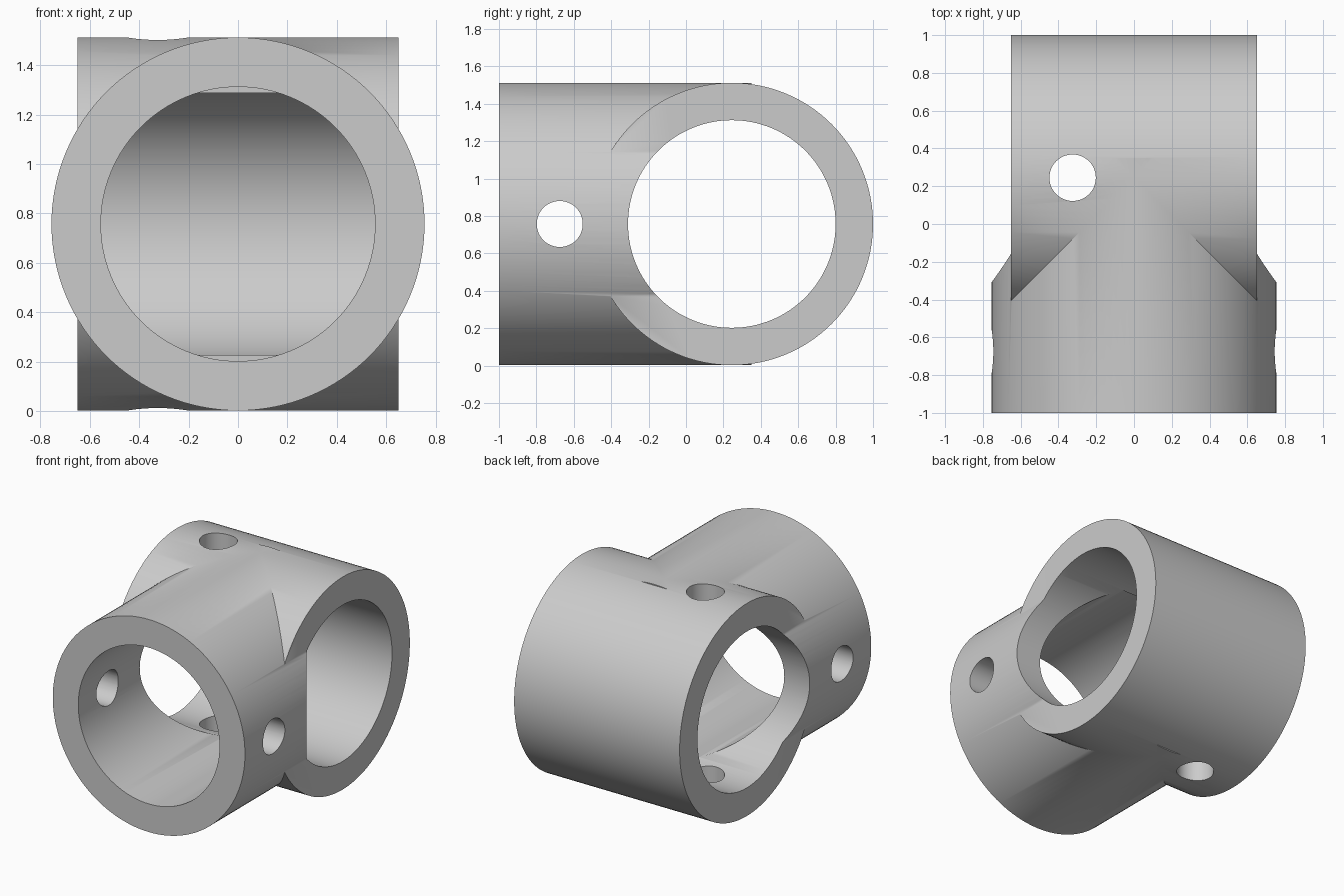
import bpy
import math

cube = bpy.data.objects.get("Cube")
if cube:
    bpy.data.objects.remove(cube, do_unlink=True)

OUTER, BORE, HOLE = 0.755, 0.555, 0.123
MID_Z = 0.757
CROSS_Y = 0.245

grey = bpy.data.materials.new("plain grey")
grey.use_nodes = True
colour = (0.6, 0.6, 0.6, 1)
grey.diffuse_color = colour
grey.node_tree.nodes["Principled BSDF"].inputs["Base Color"].default_value = colour

TURN = {"x": (0, math.pi / 2, 0), "y": (math.pi / 2, 0, 0), "z": (0, 0, 0)}


def cylinder(name, axis, radius, length, centre, sides=128):
    bpy.ops.mesh.primitive_cylinder_add(
        vertices=sides, radius=radius, depth=length, location=centre, rotation=TURN[axis])
    obj = bpy.context.object
    obj.name = name
    obj.data.materials.append(grey)
    return obj


def along_y(name, radius, start, end):
    return cylinder(name, "y", radius, end - start, (0, (start + end) / 2, MID_Z))


def combine(target, other, operation):
    mod = target.modifiers.new(operation.lower(), "BOOLEAN")
    mod.operation = operation
    mod.solver = "EXACT"
    mod.object = other
    bpy.context.view_layer.objects.active = target
    bpy.ops.object.modifier_apply(modifier=mod.name)
    bpy.data.objects.remove(other, do_unlink=True)


# Outer sleeves: one across, one running forward into it
body = cylinder("tee_connector", "x", OUTER, 1.3, (0, CROSS_Y, MID_Z))
combine(body, along_y("front_sleeve", OUTER, -1, 0.35), "UNION")

# Bores: the cross bore passes right through, the front bore stops inside it
combine(body, cylinder("cross_bore", "x", BORE, 3, (0, CROSS_Y, MID_Z)), "DIFFERENCE")
combine(body, along_y("front_bore", BORE, -1.5, 0.08), "DIFFERENCE")

# Screw holes through both walls of each sleeve
combine(body, cylinder("side_hole", "x", HOLE, 3, (0, -0.675, MID_Z), 48), "DIFFERENCE")
combine(body, cylinder("upright_hole", "z", HOLE, 3, (-0.325, CROSS_Y, MID_Z), 48), "DIFFERENCE")

# One colour, smooth walls, crisp rims
body.data.materials.clear()
body.data.materials.append(grey)
bpy.ops.object.select_all(action="DESELECT")
body.select_set(True)
bpy.context.view_layer.objects.active = body
bpy.ops.object.transform_apply(location=True, rotation=True, scale=True)
bpy.ops.object.shade_smooth_by_angle(angle=math.radians(30))
